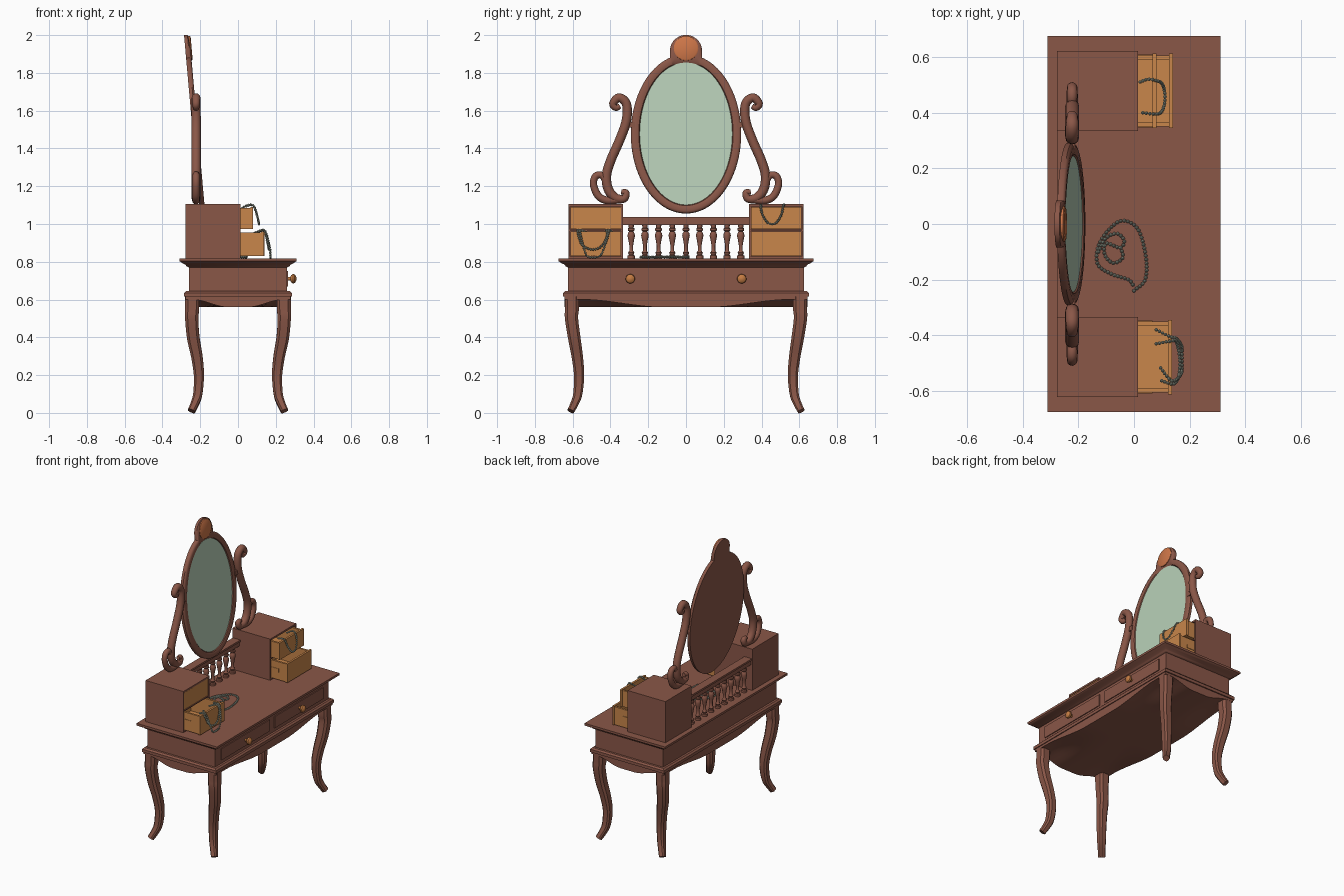
import bpy, bmesh, math
from mathutils import Vector as V, Matrix

if "Cube" in bpy.data.objects:
    bpy.data.objects.remove(bpy.data.objects["Cube"])


def mat(name, c):
    m = bpy.data.materials.new(name)
    m.diffuse_color = (*c, 1)
    m.use_nodes = True
    m.node_tree.nodes["Principled BSDF"].inputs["Base Color"].default_value = m.diffuse_color
    return m


WOOD = mat("brown wood", (.255, .095, .064))
DRAWER = mat("light drawer wood", (.578, .238, .069))
COPPER = mat("copper medallion", (.61, .18, .065))
GLASS = mat("mirror glass", (.48, .63, .48))
BRASS = mat("brass knob", (.55, .2, .055))
BEAD = mat("grey beads", (.33, .37, .30))


def finish(name, bm, m):
    bmesh.ops.recalc_face_normals(bm, faces=bm.faces)
    me = bpy.data.meshes.new(name)
    bm.to_mesh(me)
    bm.free()
    me.materials.append(m)
    ob = bpy.data.objects.new(name, me)
    bpy.context.collection.objects.link(ob)
    return ob


def add_box(bm, x, y, z):
    c = [(a + b) / 2 for a, b in (x, y, z)]
    s = [abs(b - a) for a, b in (x, y, z)]
    bmesh.ops.create_cube(bm, size=1, matrix=Matrix.Translation(c) @ Matrix.Diagonal((*s, 1)))


def boxes(name, m, *parts):
    bm = bmesh.new()
    for p in parts:
        add_box(bm, *p)
    return finish(name, bm, m)


def loft(name, rings, m, caps=(True, True)):
    bm = bmesh.new()
    vs = [[bm.verts.new(p) for p in r] for r in rings]
    n = len(vs[0])
    for a, b in zip(vs, vs[1:]):
        for i in range(n):
            bm.faces.new((a[i], a[(i + 1) % n], b[(i + 1) % n], b[i]))
    if caps[0]:
        bm.faces.new(vs[0])
    if caps[1]:
        bm.faces.new(vs[-1])
    return finish(name, bm, m)


def spline(pts, n):
    """Catmull-Rom through points of any dimension"""
    p = [V(q) for q in pts]
    p = [2 * p[0] - p[1]] + p + [2 * p[-1] - p[-2]]
    out = []
    for i in range(1, len(p) - 2):
        a, b, c, d = p[i - 1:i + 3]
        for k in range(n):
            t = k / n
            out.append(.5 * (2 * b + (c - a) * t + (2 * a - 5 * b + 4 * c - d) * t * t
                             + (3 * b - a - 3 * c + d) * t ** 3))
    return out + [p[-2]]


def circle(n):
    return [(math.cos(2 * math.pi * i / n), math.sin(2 * math.pi * i / n)) for i in range(n)]


def sweep(name, path, radii, section, m, ref=(1, 0, 0)):
    rings = []
    for i, p in enumerate(path):
        t = (path[min(i + 1, len(path) - 1)] - path[max(i - 1, 0)]).normalized()
        a = V(ref)
        a = (a - t * a.dot(t)).normalized()
        b = t.cross(a)
        rings.append([p + (a * u + b * v) * radii[i] for u, v in section])
    return loft(name, rings, m)


def rect(o, z):
    x, y = .26 + o, .625 + o
    return [(x, y, z), (-x, y, z), (-x, -y, z), (x, -y, z)]


# table top with moulded edge, drawer case and lower moulding
loft("table_top", [rect(o, z) for o, z in
     ((0, .77), (.012, .776), (.018, .785), (.035, .793), (.05, .803), (.05, .818))], WOOD)
loft("drawer_case", [rect(0, .64), rect(0, .775)], WOOD)
loft("lower_moulding", [rect(o, z) for o, z in ((.025, .615), (.025, .635), (.015, .645))], WOOD)

# skirt with scalloped, bellied underside
bm = bmesh.new()
bmesh.ops.create_grid(bm, x_segments=20, y_segments=48, size=1)


def step(t):
    t = min(max((abs(t) - .2) / .65, 0), 1)
    return t * t * (3 - 2 * t)


for v in bm.verts:
    x, y = v.co.x, v.co.y
    v.co = (x * .279, y * .642, .56 + .04 * step(x) * step(y))
ext = bmesh.ops.extrude_face_region(bm, geom=bm.faces[:], use_keep_orig=True)
for v in ext["geom"]:
    if isinstance(v, bmesh.types.BMVert):
        v.co.z = .62
finish("skirt", bm, WOOD)

# cabriole legs: x, y, z, half width
LEG = [(.243, .604, .615, .037), (.243, .604, .55, .037), (.245, .606, .5, .035), (.237, .592, .4, .033),
       (.218, .576, .3, .030), (.207, .566, .2, .027), (.213, .573, .1, .024),
       (.228, .59, .05, .021), (.246, .61, .01, .019)]
SQUARE = [(1, .6), (.6, 1), (-.6, 1), (-1, .6), (-1, -.6), (-.6, -1), (.6, -1), (1, -.6)]
for sx, nx in ((1, "front"), (-1, "back")):
    for sy, ny in ((1, "right"), (-1, "left")):
        pts = spline(LEG, 5)
        sweep(f"{nx}_{ny}_leg", [V((p[0] * sx, p[1] * sy, p[2])) for p in pts],
              [p[3] for p in pts], SQUARE, WOOD)

# table drawers with knobs
KNOB = [(.255, .014), (.268, .009), (.277, .009), (.282, .019), (.291, .025), (.300, .023), (.307, .014), (.31, .004)]
for s, side in ((-1, "left"), (1, "right")):
    boxes(f"{side}_table_drawer", WOOD, ((.25, .266), (s * .025, s * .56), (.67, .75)))
    sweep(f"{side}_knob", [V((x, s * .295, .71)) for x, r in KNOB], [r for x, r in KNOB],
          circle(16), BRASS, (0, 0, 1))


# open jewellery drawers: front plate, sides, back, floor, runners
def drawer(name, s, x, z0, z1):
    ya, yb, b = .35, .605, x - .26
    yy = lambda p, q: (s * p, s * q)
    zr = (z0 + z1) / 2
    boxes(name, DRAWER,
          ((x - .014, x), yy(.345, .612), (z0, z1)),
          ((b, x - .01), yy(ya, ya + .014), (z0, z1 - .006)),
          ((b, x - .01), yy(yb - .014, yb), (z0, z1 - .006)),
          ((b, b + .014), yy(ya, yb), (z0, z1 - .006)),
          ((b, x - .01), yy(ya, yb), (z0, z0 + .01)),
          ((b, x - .07), yy(ya - .003, ya), (zr - .012, zr + .012)),
          ((b, x - .07), yy(yb, yb + .003), (zr - .012, zr + .012)))


# hollow side cabinets
for s, side, upper, lower in ((-1, "left", .012, .137), (1, "right", .08, .14)):
    X, Y = (-.277, .014), (s * .334, s * .622)
    boxes(f"{side}_cabinet", WOOD,
          (X, Y, (1.093, 1.105)), (X, Y, (.815, .828)), (X, Y, (.963, .97)),
          ((-.277, -.265), Y, (.815, 1.105)),
          (X, (s * .334, s * .344), (.815, 1.105)), (X, (s * .613, s * .622), (.815, 1.105)))
    drawer(f"{side}_upper_drawer", s, upper, .973, 1.091)
    drawer(f"{side}_lower_drawer", s, lower, .83, .961)

# balustrade between the cabinets
boxes("balustrade_rail", WOOD, ((-.268, -.222), (-.335, .335), (.995, 1.025)),
      ((-.274, -.216), (-.335, .335), (1.025, 1.038)))
TURN = [(.815, .019), (.832, .019), (.836, .012), (.848, .017), (.858, .010), (.885, .010), (.915, .015),
        (.938, .020), (.952, .017), (.96, .011), (.966, .018), (.976, .018), (.98, .013), (.998, .015)]
for i in range(9):
    sweep(f"baluster_{i + 1}", [V((-.245, (i - 4) * .0725, z)) for z, r in TURN],
          [r for z, r in TURN], circle(12), WOOD)

# scrolled mirror supports: y, z, radius
MAIN = [(.35, 1.625, .013), (.37, 1.615, .017), (.387, 1.637, .02), (.355, 1.669, .023), (.315, 1.635, .024),
        (.316, 1.545, .025), (.353, 1.44, .025), (.397, 1.34, .025), (.421, 1.257, .025), (.411, 1.183, .025),
        (.373, 1.138, .024), (.328, 1.135, .021), (.318, 1.165, .018), (.343, 1.17, .013)]
CURL = [(.36, 1.128, .02), (.42, 1.125, .02), (.465, 1.15, .02), (.49, 1.21, .019), (.478, 1.253, .019),
        (.447, 1.258, .018), (.425, 1.225, .018), (.42, 1.18, .016)]
for s, side in ((-1, "left"), (1, "right")):
    for nm, pts in (("scroll_post", MAIN), ("scroll_curl", CURL)):
        q = spline(pts, 6)
        sweep(f"{side}_{nm}", [V((-.222, s * p[0], p[1])) for p in q], [p[2] for p in q], circle(12), WOOD)
    boxes(f"{side}_mirror_pivot", WOOD, ((-.232, -.212), (s * .27, s * .33), (1.51, 1.54)))

# tilted oval mirror with round crest
TILT = Matrix.Translation((-.225, 0, 1.4775)) @ Matrix.Rotation(math.radians(-5.1), 4, 'Y')
N = 192


def oval(i, f, x):
    t = 2 * math.pi * i / N
    o = V((0, .292 * math.cos(t), .4225 * math.sin(t)))
    d = o.normalized()
    h = .0855 ** 2 - (.4395 * d.y) ** 2          # ray against the crest circle
    if d.z > 0 and h > 0:
        o = d * max(o.length, .4395 * d.z + math.sqrt(h))
    p = o.lerp(V((0, .245 * math.cos(t), .378 * math.sin(t))), f)
    return TILT @ V((x, p.y, p.z))


loft("mirror_frame", [[oval(i, f, x) for i in range(N)] for f, x in
     ((0, -.014), (0, .004), (.12, .011), (.3, .014), (.7, .014), (.9, .011), (1, .004), (1, -.004))], WOOD)
loft("mirror_glass", [[oval(i, 1, x) for i in range(N)] for x in (0, .006)], GLASS)
loft("crest_medallion", [[TILT @ V((x, r * u, .4535 + r * v)) for u, v in circle(32)]
     for x, r in ((.006, .065), (.016, .065), (.02, .058))], COPPER)


# bead chains, spaced evenly along a curve
def chain(name, pts):
    bm, last = bmesh.new(), None
    for p in spline(pts, 60):
        if last is None or (p - last).length >= .0125:
            bmesh.ops.create_icosphere(bm, subdivisions=1, radius=.0072, matrix=Matrix.Translation(p))
            last = p
    finish(name, bm, BEAD)


chain("table_necklace", [(x, y, .825) for x, y in
      ((0, -.24), (.04, -.2), (.043, -.12), (.015, -.02), (-.04, .012), (-.09, -.02), (-.128, -.08), (-.13, -.145),
       (-.08, -.18), (-.02, -.2), (0, -.225))])
chain("table_necklace_coil", [(x, y, .826) for x, y in
      ((-.128, -.1), (-.1, -.05), (-.06, -.035), (-.035, -.06), (-.05, -.085), (-.1, -.07), (-.105, -.11),
       (-.075, -.14), (-.04, -.12), (-.05, -.08))])
chain("left_drawer_chain", [(.08, -.43, .95), (.135, -.42, .968), (.15, -.42, .93), (.16, -.45, .88), (.165, -.5, .865),
      (.16, -.55, .89), (.148, -.57, .94), (.135, -.575, .968), (.09, -.56, .95)])
chain("left_drawer_long_chain", [(.08, -.38, .95), (.13, -.405, .968), (.15, -.41, .95), (.17, -.435, .87),
      (.172, -.46, .828), (.172, -.52, .828), (.168, -.54, .87), (.15, -.56, .95), (.13, -.56, .968), (.09, -.51, .95)])
chain("right_drawer_chain", [(.022, .51, 1.085), (.05, .52, 1.1), (.08, .515, 1.098), (.1, .505, 1.05),
      (.11, .475, 1.005), (.11, .435, 1.005), (.1, .405, 1.05), (.08, .395, 1.098), (.03, .4, 1.09)])

# smooth rounded parts, keep edges crisp
bpy.ops.object.select_all(action='SELECT')
bpy.context.view_layer.objects.active = bpy.context.scene.objects[0]
bpy.ops.object.shade_smooth_by_angle(angle=math.radians(38))
